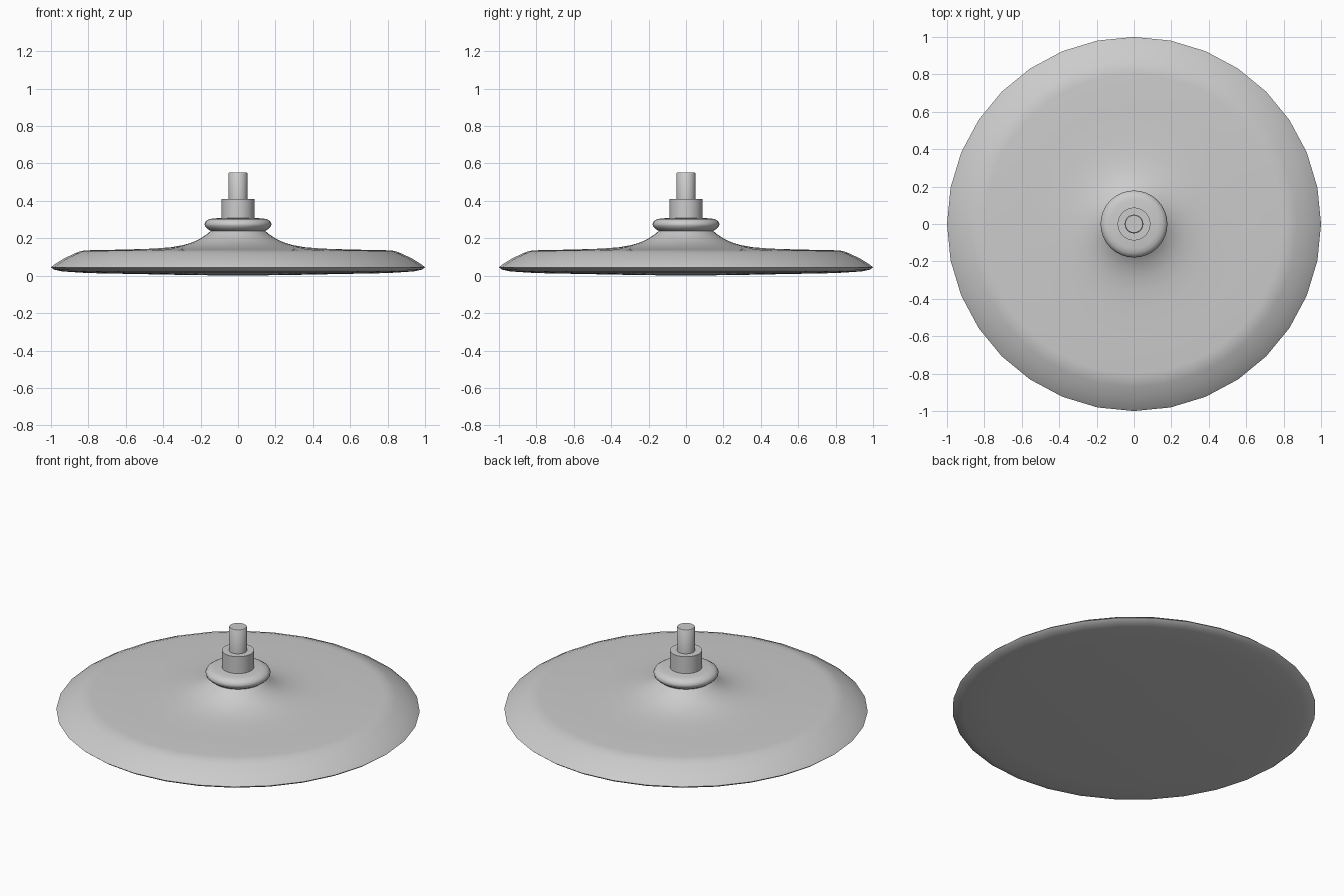
import bpy, bmesh
from math import radians, sin, cos, pi

cube = bpy.data.objects.get("Cube")
if cube:
    bpy.data.objects.remove(cube)

SIDES = 32

metal = bpy.data.materials.new("light grey metal")
metal.use_nodes = True
grey = (0.6, 0.6, 0.6, 1)
metal.diffuse_color = grey
metal.node_tree.nodes["Principled BSDF"].inputs["Base Color"].default_value = grey


def lathe(name, profile, angle=40):
    """Spin a (radius, height) profile around z; zero radius closes the end."""
    bm = bmesh.new()
    rings = []
    for r, z in profile:
        count = SIDES if r > 0 else 1
        rings.append([bm.verts.new((r * cos(2 * pi * i / SIDES),
                                    r * sin(2 * pi * i / SIDES), z))
                      for i in range(count)])
    for a, b in zip(rings, rings[1:]):
        for i in range(SIDES):
            j = (i + 1) % SIDES
            corners = [a[i % len(a)], a[j % len(a)], b[j % len(b)], b[i % len(b)]]
            bm.faces.new(list(dict.fromkeys(corners)))
    bmesh.ops.recalc_face_normals(bm, faces=bm.faces)
    mesh = bpy.data.meshes.new(name)
    bm.to_mesh(mesh)
    bm.free()
    mesh.materials.append(metal)
    obj = bpy.data.objects.new(name, mesh)
    bpy.context.collection.objects.link(obj)
    bpy.ops.object.select_all(action="DESELECT")
    obj.select_set(True)
    bpy.context.view_layer.objects.active = obj
    bpy.ops.object.shade_smooth_by_angle(angle=radians(angle))
    return obj


# Broad plate with a shallow underside, rounded rim and flared neck
lathe("plate", [
    (0, 0), (0.33, 0.005), (0.8, 0.014), (0.94, 0.023), (0.985, 0.033),
    (1, 0.045), (0.985, 0.058), (0.93, 0.092), (0.87, 0.121), (0.835, 0.133),
    (0.8, 0.136), (0.6, 0.14), (0.45, 0.145), (0.36, 0.152), (0.29, 0.164),
    (0.24, 0.18), (0.2, 0.199), (0.17, 0.219), (0.145, 0.24), (0, 0.24)])

# Rounded collar above the neck
lathe("collar", [
    (0, 0.235), (0.14, 0.235), (0.165, 0.252), (0.177, 0.266), (0.179, 0.277),
    (0.172, 0.291), (0.155, 0.302), (0.13, 0.307), (0, 0.309)])

# Stepped shaft
lathe("shaft_base", [(0, 0.3), (0.088, 0.3), (0.088, 0.41), (0, 0.41)])
lathe("shaft_pin", [(0, 0.4), (0.05, 0.4), (0.05, 0.548), (0.046, 0.553), (0, 0.553)])
